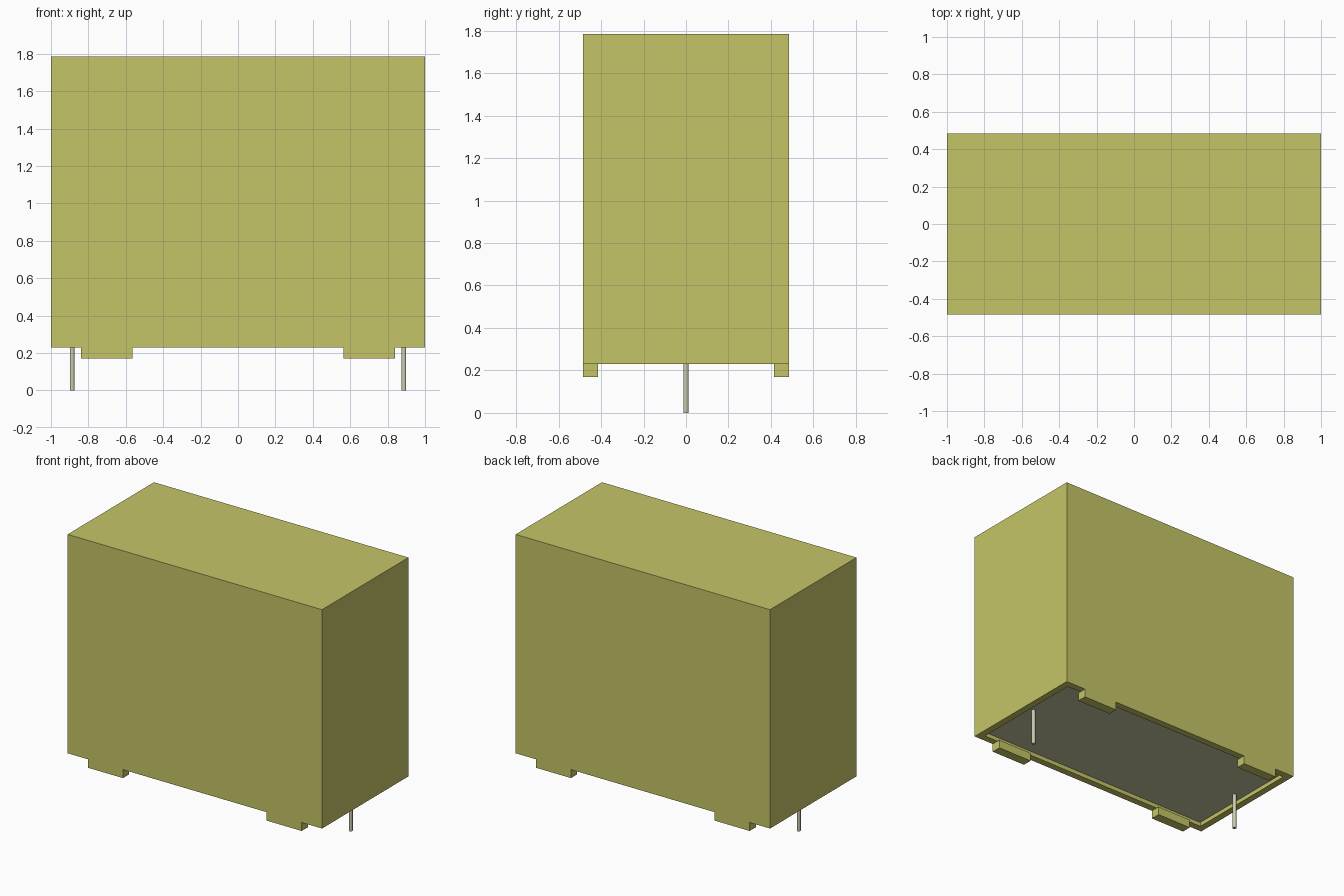
import bpy, bmesh
from mathutils import Matrix

if "Cube" in bpy.data.objects:
    bpy.data.objects.remove(bpy.data.objects["Cube"], do_unlink=True)

HX, HY = 1.0, 0.485            # half width and half depth of the case
BASE, TOP = 0.23, 1.785        # case underside and top
WALL, RECESS = 0.07, 0.03      # rim width and depth of the sealed underside


def material(name, rgb):
    m = bpy.data.materials.new(name)
    m.use_nodes = True
    m.diffuse_color = (*rgb, 1)
    m.node_tree.nodes["Principled BSDF"].inputs["Base Color"].default_value = (*rgb, 1)
    return m


yellow = material("case yellow", (0.558, 0.558, 0.138))
grey = material("resin grey", (0.54, 0.55, 0.35))
metal = material("pin metal", (0.60, 0.60, 0.44))


def finish(bm, name, *mats):
    me = bpy.data.meshes.new(name)
    bm.to_mesh(me)
    bm.free()
    ob = bpy.data.objects.new(name, me)
    bpy.context.collection.objects.link(ob)
    for m in mats:
        me.materials.append(m)
    return ob


def box(lo, hi):
    bm = bmesh.new()
    mid = [(a + b) / 2 for a, b in zip(lo, hi)]
    size = [b - a for a, b in zip(lo, hi)]
    bmesh.ops.create_cube(bm, size=1, matrix=Matrix.Translation(mid) @ Matrix.Diagonal((*size, 1)))
    bm.normal_update()
    return bm


# Case with a rim and a recessed resin floor underneath
bm = box((-HX, -HY, BASE), (HX, HY, TOP))
floor = min(bm.faces, key=lambda f: f.calc_center_median().z)
bmesh.ops.inset_individual(bm, faces=[floor], thickness=WALL, depth=0)
side = bmesh.ops.extrude_face_region(bm, geom=[floor])["geom"]
bmesh.ops.translate(bm, vec=(0, 0, RECESS), verts=[v for v in side if isinstance(v, bmesh.types.BMVert)])
if floor.is_valid:
    bmesh.ops.delete(bm, geom=[floor], context="FACES_ONLY")
bmesh.ops.recalc_face_normals(bm, faces=bm.faces)
for f in bm.faces:
    if abs(f.calc_center_median().z - BASE - RECESS) < 0.001:
        f.material_index = 1
finish(bm, "case", yellow, grey)

for sx, x_name in ((1, "left"), (-1, "right")):
    # Standoff feet flush with the front and back walls
    for sy, y_name in ((-1, "front"), (1, "back")):
        xs = sorted((sx * 0.565, sx * 0.84))
        ys = sorted((sy * (HY - WALL), sy * HY))
        bm = box((xs[0], ys[0], 0.17), (xs[1], ys[1], BASE))
        finish(bm, f"{y_name}_{x_name}_foot", yellow)

    # Round lead pin
    bm = bmesh.new()
    height = BASE + RECESS + 0.01
    bmesh.ops.create_cone(bm, cap_ends=True, segments=16, radius1=0.0125, radius2=0.0125,
                          depth=height, matrix=Matrix.Translation((sx * 0.887, 0, height / 2)))
    for f in bm.faces:
        f.smooth = len(f.verts) == 4
    for e in bm.edges:
        e.smooth = all(len(f.verts) == 4 for f in e.link_faces)
    finish(bm, f"{x_name}_pin", metal)
